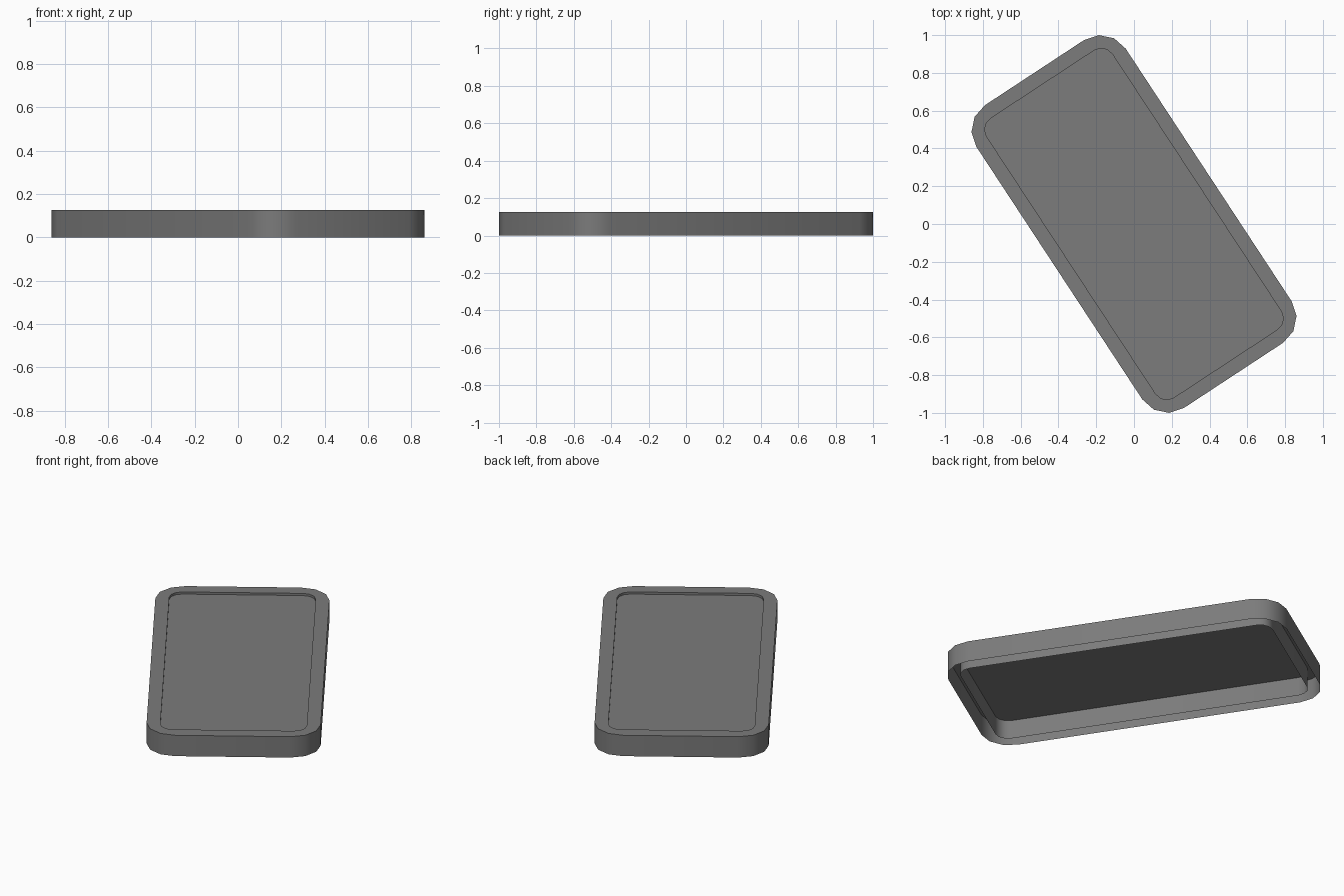
import bpy, bmesh, math

if "Cube" in bpy.data.objects:
    bpy.data.objects.remove(bpy.data.objects["Cube"])

HEIGHT = 0.125                  # overall height
PANEL_Z = 0.112                 # recessed panel level
OUTER = (0.959, 0.473, 0.159)   # half length, half width, corner radius
INNER = (0.884, 0.398, 0.07)
TURN = math.radians(-56.7)


def outline(bm, size, z, steps=3):
    """Rounded rectangle ring of vertices, turned about z."""
    hx, hy, r = size
    ring = []
    for q, (sx, sy) in enumerate([(1, 1), (-1, 1), (-1, -1), (1, -1)]):
        for i in range(steps + 1):
            a = math.radians(90 * q + 90 * i / steps)
            x = sx * (hx - r) + r * math.cos(a)
            y = sy * (hy - r) + r * math.sin(a)
            ring.append(bm.verts.new((x * math.cos(TURN) - y * math.sin(TURN),
                                      x * math.sin(TURN) + y * math.cos(TURN), z)))
    return ring


def bridge(bm, a, b):
    n = len(a)
    for i in range(n):
        j = (i + 1) % n
        bm.faces.new((a[i], a[j], b[j], b[i]))


dark = bpy.data.materials.new("dark_grey")
dark.diffuse_color = (0.2, 0.2, 0.2, 1)
dark.use_nodes = True
dark.node_tree.nodes["Principled BSDF"].inputs["Base Color"].default_value = dark.diffuse_color


def finish(bm, name):
    mesh = bpy.data.meshes.new(name)
    bm.to_mesh(mesh)
    bm.free()
    mesh.materials.append(dark)
    obj = bpy.data.objects.new(name, mesh)
    bpy.context.collection.objects.link(obj)
    bpy.ops.object.select_all(action='DESELECT')
    obj.select_set(True)
    bpy.context.view_layer.objects.active = obj
    bpy.ops.object.shade_smooth_by_angle(angle=math.radians(40))
    return obj


# Frame: outer wall, flat top rim, inner wall; hollow and open underneath
bm = bmesh.new()
rings = [outline(bm, OUTER, 0), outline(bm, OUTER, HEIGHT),
         outline(bm, INNER, HEIGHT), outline(bm, INNER, 0)]
for lower, upper in zip(rings, rings[1:]):
    bridge(bm, lower, upper)
finish(bm, "frame")

# Thin recessed panel spanning the frame
bm = bmesh.new()
bm.faces.new(outline(bm, INNER, PANEL_Z))
finish(bm, "panel")
